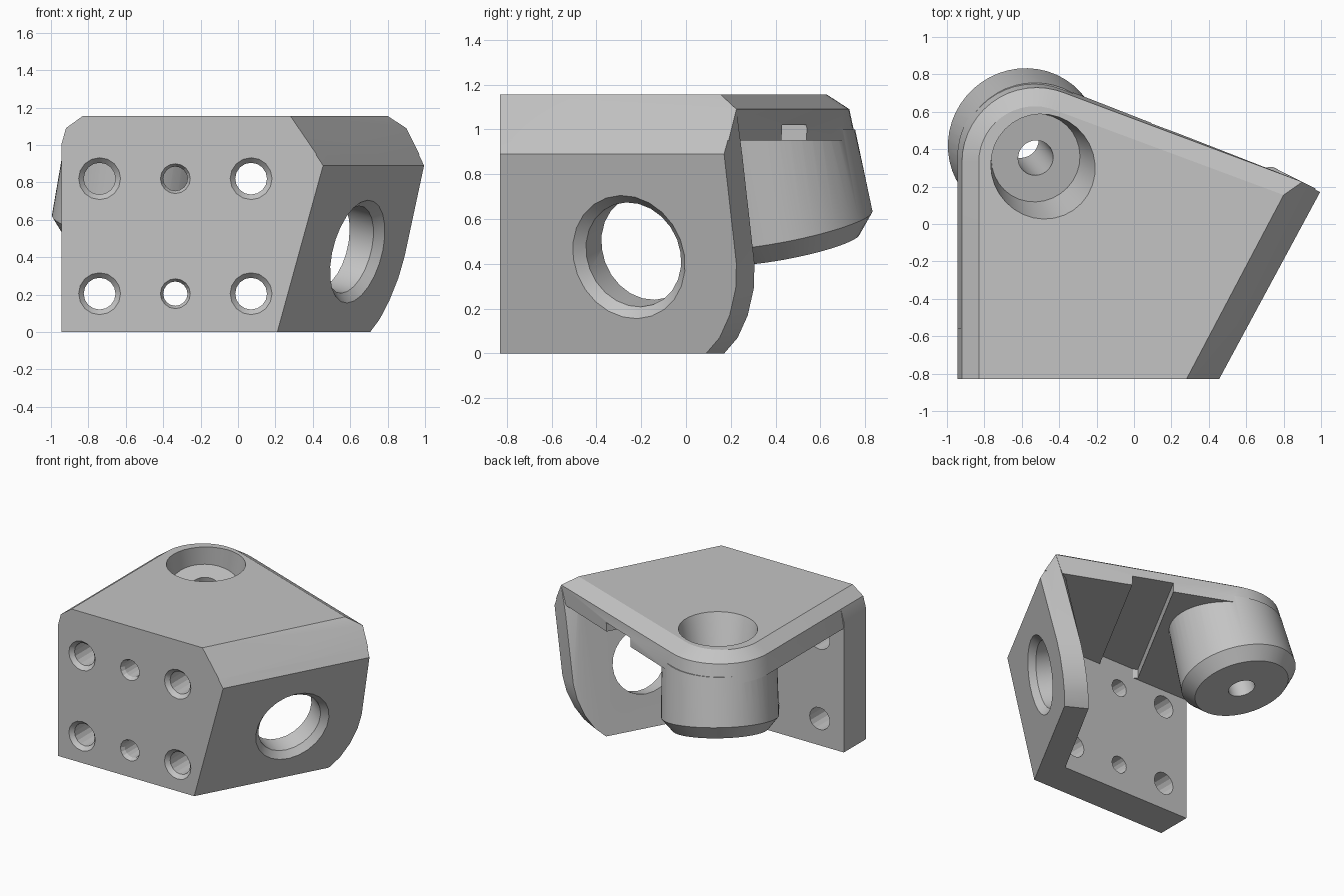
import bpy, bmesh, math
from mathutils import Vector

if "Cube" in bpy.data.objects:
    bpy.data.objects.remove(bpy.data.objects["Cube"], do_unlink=True)

grey = bpy.data.materials.new("plain grey")
grey.use_nodes = True
COLOUR = (0.55, 0.55, 0.55, 1)
grey.diffuse_color = COLOUR
grey.node_tree.nodes["Principled BSDF"].inputs["Base Color"].default_value = COLOUR


def finish(name, bm):
    bmesh.ops.recalc_face_normals(bm, faces=bm.faces)
    mesh = bpy.data.meshes.new(name)
    bm.to_mesh(mesh)
    bm.free()
    mesh.materials.append(grey)
    obj = bpy.data.objects.new(name, mesh)
    bpy.context.collection.objects.link(obj)
    return obj


def hull(name, points):
    """Convex solid around a set of points."""
    bm = bmesh.new()
    for p in points:
        bm.verts.new(p)
    res = bmesh.ops.convex_hull(bm, input=bm.verts)
    spare = {g for g in res["geom_interior"] + res["geom_unused"]
             if isinstance(g, bmesh.types.BMVert)}
    bmesh.ops.delete(bm, geom=list(spare), context="VERTS")
    bmesh.ops.dissolve_limit(bm, angle_limit=math.radians(0.5),
                             verts=bm.verts, edges=bm.edges)
    return finish(name, bm)


def ring(centre, axis, radius, n):
    turn = Vector((0, 0, 1)).rotation_difference(Vector(axis).normalized())
    return [Vector(centre) + turn @ Vector((radius * math.cos(a), radius * math.sin(a), 0))
            for a in (math.tau * i / n for i in range(n))]


def lathe(name, origin, axis, profile, n):
    """Closed turned solid; profile holds (radius, distance along axis)."""
    bm = bmesh.new()
    axis = Vector(axis).normalized()
    loops = [[bm.verts.new(p) for p in ring(Vector(origin) + axis * d, axis, r, n)]
             for r, d in profile]
    for a, b in zip(loops, loops[1:]):
        for i in range(n):
            j = (i + 1) % n
            bm.faces.new((a[i], a[j], b[j], b[i]))
    bm.faces.new(loops[0])
    bm.faces.new(loops[-1])
    return finish(name, bm)


def combine(target, other, operation):
    mod = target.modifiers.new("combine", "BOOLEAN")
    mod.operation, mod.object, mod.solver = operation, other, "EXACT"
    bpy.context.view_layer.objects.active = target
    bpy.ops.object.modifier_apply(modifier=mod.name)
    bpy.data.objects.remove(other, do_unlink=True)


FRONT, TOP = -0.83, 1.155
AXIS = Vector((-0.16, 0.19, -1))          # boss axis, leaning outward as it drops
RIM = Vector((-0.59, 0.43, 0.56))         # boss centre at its lower rim


def side_x(y, z):
    """Outer surface of the leaning side plate."""
    return 0.21 + 0.54 * (y - FRONT) + 0.275 * z


# Top plate with bevelled edges and a round corner
points = []
for z, left, radius in ((0.95, -0.945, 0.403), (1.09, -0.92, 0.4), (TOP, -0.83, 0.3)):
    c = RIM + AXIS * (min(1.09, z) - RIM.z) / AXIS.z
    c = Vector((left + radius, c.y, z))
    points += ring(c, (0, 0, 1), radius, 48) + [(left, FRONT, z)]
points += [(0.28, FRONT, TOP), (0.8, 0.155, TOP), (0.9, 0.225, 1.09),
           (0.42, FRONT, 0.95), (0.97, 0.19, 0.95)]
body = hull("corner_bracket", points)

# Shallow groove under the top plate, parallel to the side plate
along, across = Vector((0.475, 0.88, 0)), Vector((0.88, -0.475, 0))
start = Vector((0.235, 0.485, 0))
groove = hull("groove_cutter", [start + along * a + across * w + Vector((0, 0, z))
                                for a in (-1.25, 0.3) for w in (-0.15, 0.15)
                                for z in (0.8, 1.02)])
combine(body, groove, "DIFFERENCE")

# Front plate
outline = [(-0.945, 0), (0.21, 0), (0.455, 0.89), (0.28, TOP),
           (-0.83, TOP), (-0.92, 1.09), (-0.945, 1.0)]
combine(body, hull("front_plate", [(x, y, z) for x, z in outline
                                   for y in (FRONT, -0.56)]), "UNION")

# Leaning side plate with a rounded lower back corner
edge = [(FRONT, 0), (0.09, 0), (0.15, 0.07), (0.195, 0.17), (0.222, 0.29),
        (0.225, 0.4), (0.17, 0.89), (FRONT, 0.89)]
outer = [Vector((side_x(y, z), y, z)) for y, z in edge]
inner = [p - across * 0.17 for p in outer]
inner[-1].y = inner[0].y = FRONT + 0.1
crown = [(0.28, FRONT, TOP), (0.8, 0.155, TOP), (0.9, 0.225, 1.09)]
combine(body, hull("side_plate", outer + inner + crown), "UNION")

# Round boss under the corner
down = AXIS.normalized()
neck = Vector((-0.53, 0.355, 1.0))
boss = hull("corner_boss", ring(neck, (0, 0, 1), 0.4, 48)
            + ring(RIM, AXIS, 0.41, 48)
            + ring(RIM + down * 0.09, AXIS, 0.335, 48))
combine(body, boss, "UNION")

# Counterbore and bolt hole down the boss
top_centre = RIM - AXIS * (TOP - RIM.z)
bore = [(0.29, -0.08), (0.275, 0), (0.24, 0.2), (0.095, 0.2), (0.095, 0.9)]
combine(body, lathe("boss_bore", top_centre, AXIS, bore, 32), "DIFFERENCE")

# Countersunk holes in the front plate
for x, r, rim in ((-0.74, 0.085, 0.112), (-0.335, 0.065, 0.08), (0.07, 0.085, 0.112)):
    for z in (0.205, 0.82):
        cut = [(rim, -0.05), (rim, 0), (r, 0.03), (r, 0.36)]
        combine(body, lathe("bolt_hole", (x, FRONT, z), (0, 1, 0), cut, 16), "DIFFERENCE")

# Large hole square to the side plate
centre = (side_x(-0.255, 0.43), -0.255, 0.43)
cut = [(0.283, -0.05), (0.283, 0), (0.24, 0.045), (0.24, 0.35)]
combine(body, lathe("side_hole", centre, (-0.88, 0.475, 0.242), cut, 24), "DIFFERENCE")

# Smooth the round walls, keep the edges crisp
bpy.ops.object.select_all(action="DESELECT")
body.select_set(True)
bpy.context.view_layer.objects.active = body
bpy.ops.object.shade_smooth_by_angle(angle=math.radians(20))
